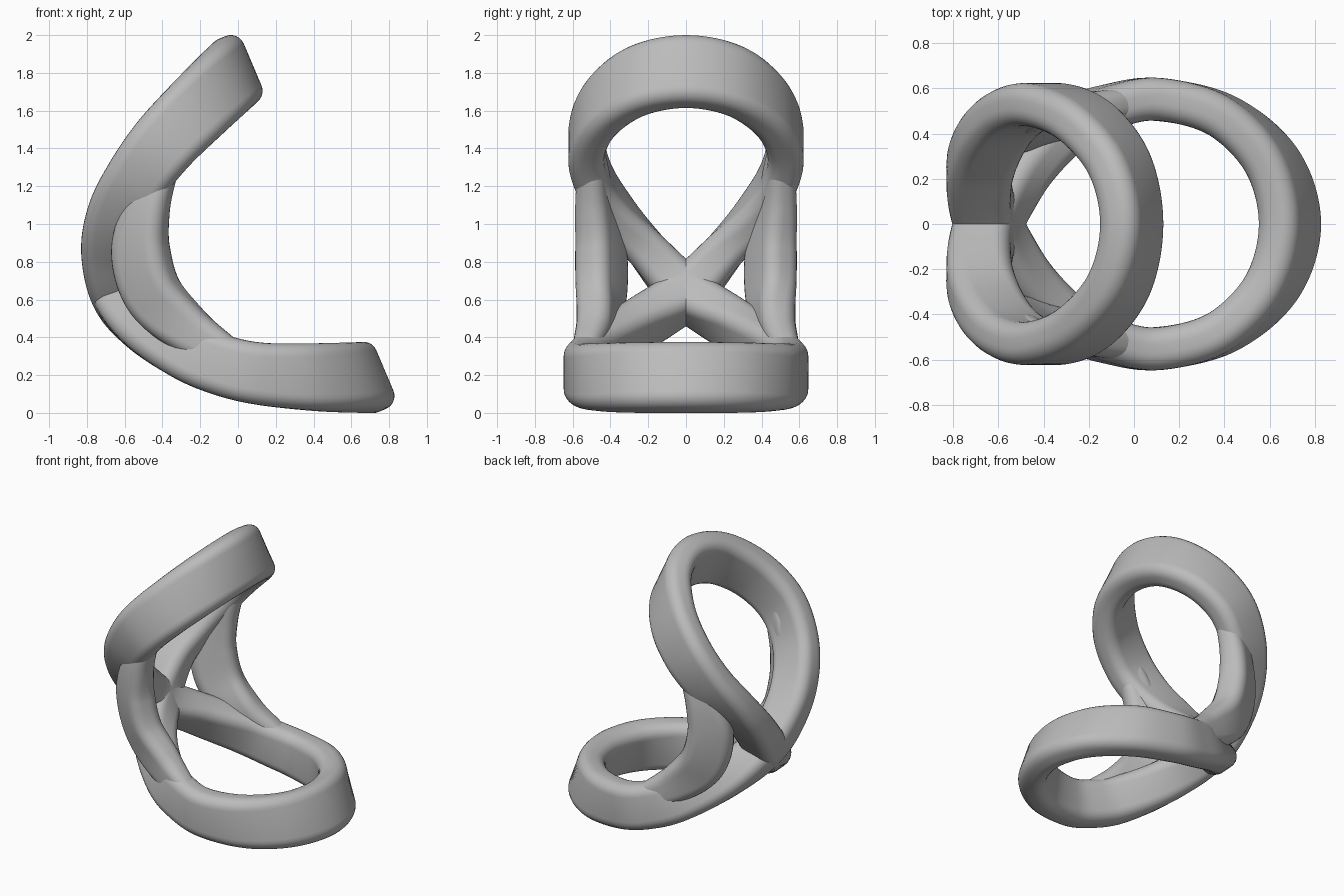
import bpy, bmesh, math
from mathutils import Vector

STEPS = 10          # rings between two path points
CORNER_STEPS = 6    # points along each rounded corner
ROUNDING = 0.075    # largest corner radius of a bar

cube = bpy.data.objects.get("Cube")
if cube:
    bpy.data.objects.remove(cube)

grey = bpy.data.materials.new("plain grey")
grey.use_nodes = True
COLOUR = (0.5, 0.5, 0.5, 1)
grey.diffuse_color = COLOUR
grey.node_tree.nodes["Principled BSDF"].inputs["Base Color"].default_value = COLOUR


def spline(points, closed):
    """Smooth interpolation through tuples of any length."""
    n = len(points)

    def at(i):
        return points[i % n] if closed else points[max(0, min(n - 1, i))]

    result = []
    for i in range(n if closed else n - 1):
        for k in range(STEPS):
            t = k / STEPS
            result.append([
                b + (c - a) * t / 2 + (2 * a - 5 * b + 4 * c - d) * t * t / 2
                + (3 * b - a - 3 * c + d) * t ** 3 / 2
                for a, b, c, d in zip(at(i - 1), at(i), at(i + 1), at(i + 2))])
    if not closed:
        result.append(list(points[-1]))
    return result


def rounded_rectangle(width, height):
    radius = min(ROUNDING, height * 0.42, width * 0.42)
    corners = ((1, 1), (-1, 1), (-1, -1), (1, -1))
    outline = []
    for q, (sx, sy) in enumerate(corners):
        for k in range(CORNER_STEPS + 1):
            angle = (q + k / CORNER_STEPS) * math.pi / 2
            outline.append((sx * (width / 2 - radius) + radius * math.cos(angle),
                            sy * (height / 2 - radius) + radius * math.sin(angle)))
    return outline


def sweep(name, points, closed):
    """Sweep a rounded bar; a point holds position, wide axis, width, thickness."""
    path = spline(points, closed)
    count = len(path)
    bm = bmesh.new()
    rings = []
    for i, p in enumerate(path):
        ahead = path[(i + 1) % count] if closed else path[min(i + 1, count - 1)]
        behind = path[i - 1] if closed else path[max(i - 1, 0)]
        tangent = (Vector(ahead[:3]) - Vector(behind[:3])).normalized()
        wide = Vector(p[3:6])
        wide = (wide - tangent * wide.dot(tangent)).normalized()
        thin = tangent.cross(wide)
        rings.append([bm.verts.new(Vector(p[:3]) + wide * u + thin * v)
                      for u, v in rounded_rectangle(p[6], p[7])])
    for i in range(count if closed else count - 1):
        a, b = rings[i], rings[(i + 1) % count]
        for j in range(len(a)):
            k = (j + 1) % len(a)
            bm.faces.new((a[j], a[k], b[k], b[j]))
    if not closed:
        bm.faces.new(rings[0])
        bm.faces.new(rings[-1])
    bmesh.ops.recalc_face_normals(bm, faces=bm.faces)
    mesh = bpy.data.meshes.new(name)
    bm.to_mesh(mesh)
    bm.free()
    mesh.materials.append(grey)
    obj = bpy.data.objects.new(name, mesh)
    bpy.context.collection.objects.link(obj)
    return obj


def flip(p):
    return (p[0], -p[1], p[2], p[3], -p[4], *p[5:])


# Crossing band: upper tip, one flank, crossing, other flank, lower tip
half = [
    (-.01, 0, 1.807, .39, 0, -.92, .39, .19),
    (-.065, .262, 1.755, .45, 0, -.89, .385, .19),
    (-.215, .452, 1.61, .6, 0, -.8, .375, .19),
    (-.39, .527, 1.43, .72, 0, -.69, .36, .19),
    (-.53, .49, 1.245, .84, 0, -.54, .34, .19),
    (-.635, .375, 1.06, .93, 0, -.37, .32, .2),
    (-.685, .205, .86, 1, 0, 0, .29, .22),
    (-.645, 0, .635, .95, 0, .3, .27, .25),
    (-.495, -.25, .465, .72, 0, .69, .29, .22),
    (-.27, -.45, .325, .45, 0, .89, .31, .2),
    (-.08, -.527, .25, .25, 0, .97, .32, .19),
    (.12, -.55, .207, .07, 0, 1, .33, .19),
    (.395, -.475, .19, -.17, 0, .98, .355, .19),
    (.611, -.275, .187, -.33, 0, .94, .37, .19),
    (.69, 0, .188, -.39, 0, .92, .38, .19),
]
loop = half + [flip(p) for p in reversed(half[1:-1])]
parts = [sweep("crossing_band", loop, True)]

# Side struts blending into the upper and lower loops
strut = [
    (-.35, .51, 1.44, .72, .1, -.69, .15, .1),
    (-.415, .495, 1.3, .78, .25, -.55, .2, .14),
    (-.48, .48, 1.09, .85, .42, -.28, .24, .18),
    (-.515, .45, .86, .87, .5, 0, .31, .2),
    (-.45, .45, .63, .75, .45, .4, .31, .2),
    (-.275, .475, .45, .6, .2, .75, .26, .19),
    (-.1, .52, .335, .4, .05, .9, .2, .15),
    (.05, .545, .265, .2, 0, 1, .13, .1),
]
parts.append(sweep("left_strut", strut, False))
parts.append(sweep("right_strut", [flip(p) for p in strut], False))

# Smooth shading, with the strut end caps kept crisp
bpy.ops.object.select_all(action='DESELECT')
for part in parts:
    part.select_set(True)
bpy.context.view_layer.objects.active = parts[0]
bpy.ops.object.shade_smooth_by_angle(angle=math.radians(40))
